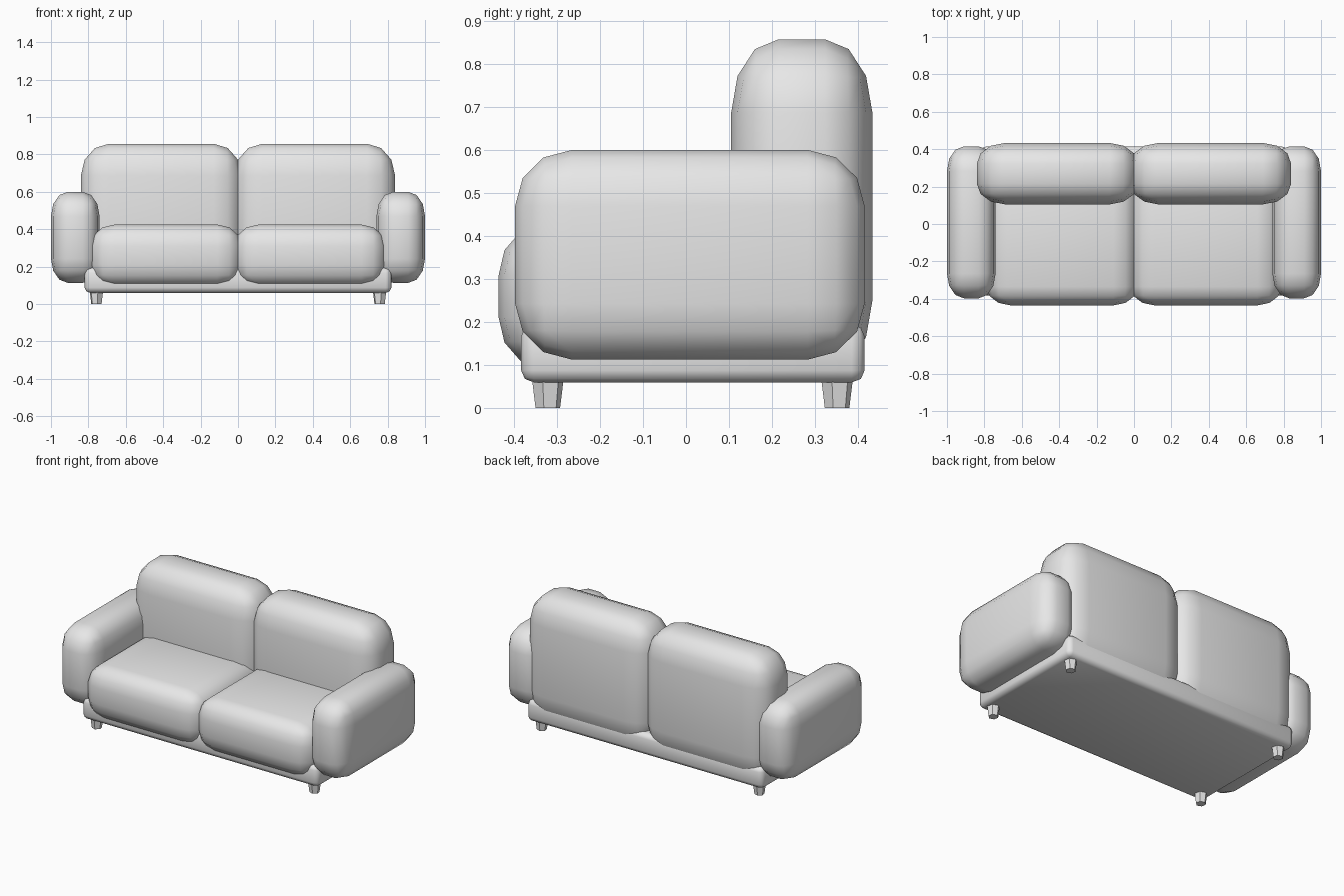
import bpy
import bmesh
from mathutils import Matrix, Vector

default_cube = bpy.data.objects.get("Cube")
if default_cube:
    bpy.data.objects.remove(default_cube)

GREY = (0.8, 0.8, 0.8, 1.0)
fabric = bpy.data.materials.new("light grey")
fabric.use_nodes = True
fabric.diffuse_color = GREY
shader = next(n for n in fabric.node_tree.nodes if n.type == 'BSDF_PRINCIPLED')
shader.inputs["Base Color"].default_value = GREY


def finish(name, bm, smooth):
    """Turn a bmesh into a named object with the shared material."""
    bmesh.ops.recalc_face_normals(bm, faces=bm.faces)
    for face in bm.faces:
        face.smooth = smooth
    mesh = bpy.data.meshes.new(name)
    bm.to_mesh(mesh)
    bm.free()
    mesh.materials.append(fabric)
    obj = bpy.data.objects.new(name, mesh)
    bpy.context.collection.objects.link(obj)
    return obj


def rounded_box(name, low, high, radii, segments=3):
    """Box between two corners, rounded by a separate radius on each axis."""
    low, high, radii = Vector(low), Vector(high), Vector(radii)
    size = high - low
    bm = bmesh.new()
    bmesh.ops.create_cube(bm, size=1)
    # Bevel in units of the radius, then stretch to the real size
    bmesh.ops.scale(bm, vec=[s / r for s, r in zip(size, radii)], verts=bm.verts)
    bmesh.ops.bevel(bm, geom=bm.edges[:], offset=1, segments=segments,
                    profile=0.5, affect='EDGES')
    bmesh.ops.scale(bm, vec=radii, verts=bm.verts)
    bmesh.ops.translate(bm, vec=(low + high) / 2, verts=bm.verts)
    return finish(name, bm, True)


def mirrored_box(name, side, low, high, radii):
    """Rounded box given for the +x side, placed on either side."""
    xs = sorted((side * low[0], side * high[0]))
    return rounded_box(name, (xs[0], *low[1:]), (xs[1], *high[1:]), radii)


# Base frame
rounded_box("base", (-0.82, -0.383, 0.06), (0.82, 0.415, 0.195),
            (0.03, 0.03, 0.028), segments=2)

for label, side in (("left", 1), ("right", -1)):
    # Cushions overlap a little at the middle seam
    mirrored_box(label + "_seat_cushion", side, (-0.02, -0.435, 0.095),
                 (0.79, 0.30, 0.425), (0.13, 0.10, 0.115))
    mirrored_box(label + "_back_cushion", side, (-0.02, 0.105, 0.08),
                 (0.84, 0.433, 0.857), (0.15, 0.11, 0.17))
    mirrored_box(label + "_armrest", side, (0.74, -0.397, 0.113),
                 (1.0, 0.415, 0.60), (0.09, 0.132, 0.13))

    # Tapered feet
    for end, y in (("front", -0.321), ("back", 0.351)):
        bm = bmesh.new()
        bmesh.ops.create_cone(bm, cap_ends=True, segments=6,
                              radius1=0.029, radius2=0.039, depth=0.08,
                              matrix=Matrix.Translation((side * 0.757, y, 0.04))
                              @ Matrix.Rotation(0.2, 4, 'Z'))
        finish(f"{end}_{label}_foot", bm, False)
